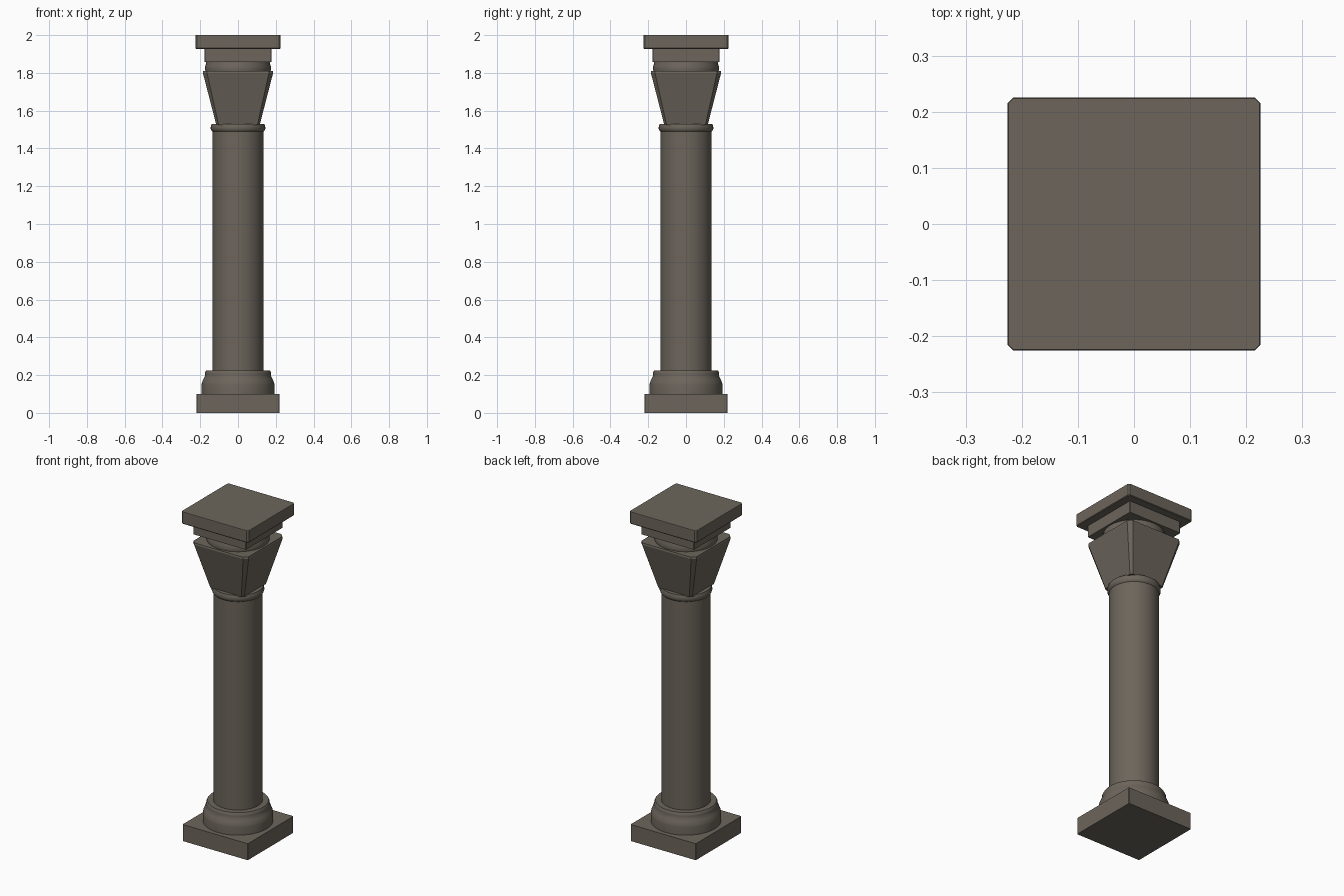
import bpy, bmesh, math

if "Cube" in bpy.data.objects:
    bpy.data.objects.remove(bpy.data.objects["Cube"])

stone = bpy.data.materials.new("warm grey stone")
stone.diffuse_color = (0.15, 0.13, 0.105, 1)
stone.use_nodes = True
stone.node_tree.nodes["Principled BSDF"].inputs["Base Color"].default_value = stone.diffuse_color


def finish(name, bm, smooth):
    bmesh.ops.recalc_face_normals(bm, faces=bm.faces)
    me = bpy.data.meshes.new(name)
    bm.to_mesh(me)
    bm.free()
    me.materials.append(stone)
    ob = bpy.data.objects.new(name, me)
    bpy.context.collection.objects.link(ob)
    if smooth:
        bpy.context.view_layer.objects.active = ob
        ob.select_set(True)
        bpy.ops.object.shade_smooth_by_angle(angle=math.radians(35))
        ob.select_set(False)
    return ob


def loft(name, rings, smooth=False):
    """Join horizontal loops of equal point count and cap both ends."""
    bm = bmesh.new()
    loops = [[bm.verts.new(p) for p in r] for r in rings]
    n = len(loops[0])
    for a, b in zip(loops, loops[1:]):
        for i in range(n):
            j = (i + 1) % n
            bm.faces.new((a[i], a[j], b[j], b[i]))
    bm.faces.new(loops[0][::-1])
    bm.faces.new(loops[-1])
    return finish(name, bm, smooth)


def square(h, c, z):
    """Square outline of half width h with corners cut by c."""
    k = h - c
    return [(h, -k, z), (h, k, z), (k, h, z), (-k, h, z),
            (-h, k, z), (-h, -k, z), (-k, -h, z), (k, -h, z)]


def circle(r, z, n=64):
    return [(r * math.cos(2 * math.pi * i / n), r * math.sin(2 * math.pi * i / n), z)
            for i in range(n)]


def turned(name, profile):
    return loft(name, [circle(r, z) for r, z in profile], True)


# Square plinth and turned base moulding
loft("plinth", [square(0.219, 0.003, 0), square(0.219, 0.003, 0.10)])
turned("base_moulding", [(0.193, 0.10), (0.193, 0.148), (0.191, 0.16), (0.183, 0.18),
                         (0.175, 0.195), (0.175, 0.205), (0.174, 0.215), (0.168, 0.225)])

# Shaft and ring at its top
turned("shaft", [(0.135, 0.22), (0.135, 1.495)])
turned("shaft_ring", [(0.134, 1.488), (0.141, 1.495), (0.145, 1.505),
                      (0.144, 1.518), (0.140, 1.53)])

# Flared capital block with cut corners
loft("capital_block", [square(0.115, 0.012, 1.525), square(0.186, 0.022, 1.80),
                       square(0.184, 0.022, 1.81)])

# Round neck and the two slabs above it
turned("neck_disc", [(0.172, 1.805), (0.174, 1.815), (0.174, 1.835),
                     (0.170, 1.845), (0.168, 1.86)])
loft("lower_slab", [square(0.178, 0.004, 1.857), square(0.178, 0.004, 1.93)])
loft("top_slab", [square(0.222, 0.009, 1.927), square(0.225, 0.009, 1.931),
                  square(0.225, 0.009, 1.997), square(0.224, 0.009, 2.0)])
